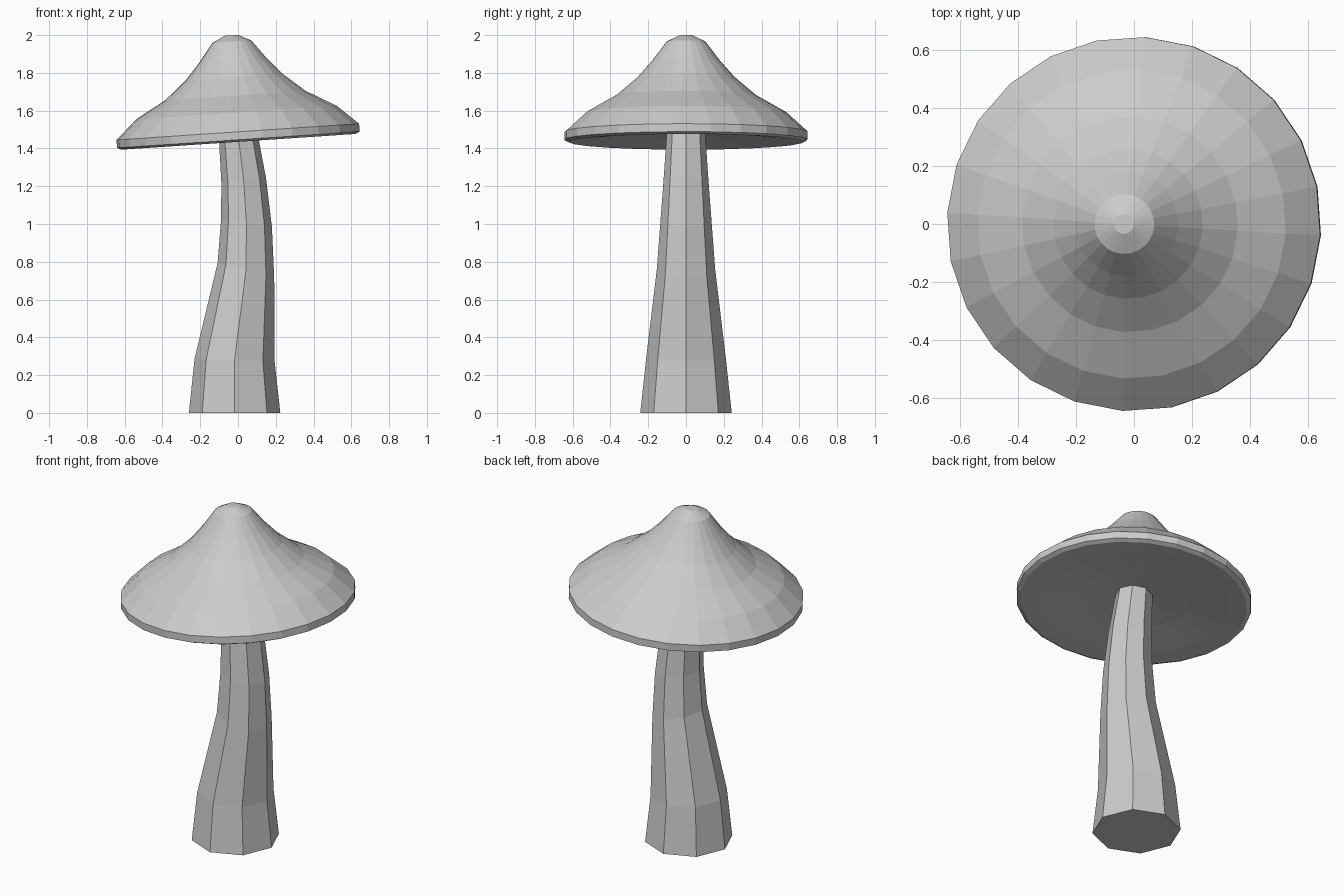
import bpy, bmesh, math
from mathutils import Matrix, Vector

if "Cube" in bpy.data.objects:
    bpy.data.objects.remove(bpy.data.objects["Cube"])


def loft(name, rings):
    """Skin a list of equal-sized point rings and close both ends."""
    bm = bmesh.new()
    loops = [[bm.verts.new(p) for p in ring] for ring in rings]
    n = len(loops[0])
    for a, b in zip(loops, loops[1:]):
        for i in range(n):
            j = (i + 1) % n
            bm.faces.new((a[i], a[j], b[j], b[i]))
    bm.faces.new(loops[0][::-1])
    bm.faces.new(loops[-1])
    bmesh.ops.recalc_face_normals(bm, faces=bm.faces[:])
    mesh = bpy.data.meshes.new(name)
    bm.to_mesh(mesh)
    bm.free()
    obj = bpy.data.objects.new(name, mesh)
    bpy.context.collection.objects.link(obj)
    return obj


def ring(center, radius, sides, tilt=0.0, phase=0.0):
    """Circle of points, tilted about the y axis."""
    m = Matrix.Translation(center) @ Matrix.Rotation(tilt, 4, 'Y')
    return [m @ Vector((radius * math.cos(phase + math.tau * i / sides),
                        radius * math.sin(phase + math.tau * i / sides), 0))
            for i in range(sides)]


# Stem: eight-sided bent tube (centre x, height, radius, tilt)
stem_path = [
    (-0.018, 0.00, 0.242, 0.0),
    (-0.018, 0.28, 0.212, 0.03),
    (0.042, 0.755, 0.155, 0.26),
    (0.045, 1.005, 0.136, 0.15),
    (0.030, 1.23, 0.119, -0.12),
    (-0.004, 1.51, 0.100, -0.12),
]
loft("stem", [ring((x, 0, z), r, 8, t) for x, z, r, t in stem_path])

# Cap: 24-sided bell profile (radius, height from rim), underside to tip
cap_profile = [
    (0.02, 0.005), (0.30, -0.02), (0.52, -0.045), (0.622, -0.053),
    (0.645, -0.042), (0.645, 0.0), (0.533, 0.102), (0.373, 0.193),
    (0.258, 0.29), (0.18, 0.378), (0.103, 0.479), (0.034, 0.512),
]
cap = loft("cap", [ring((0, 0, z), r, 24, phase=math.radians(-3.5))
                   for r, z in cap_profile])
cap.location = (-0.001, 0, 1.488)
cap.rotation_euler = (0, -0.067, 0)
